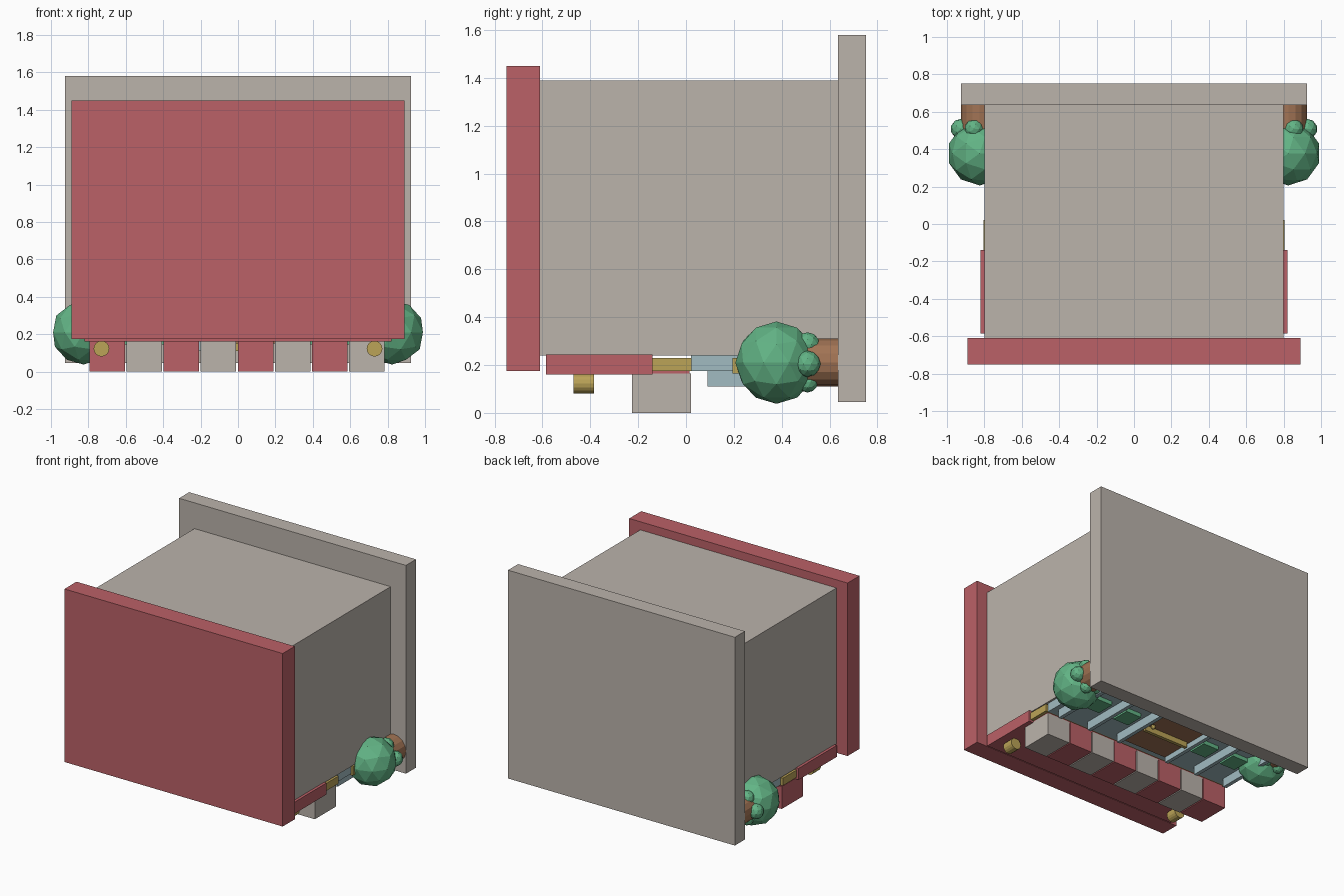
import bpy
from math import pi

cube = bpy.data.objects.get("Cube")
if cube:
    bpy.data.objects.remove(cube, do_unlink=True)


def material(name, r, g, b):
    colour = [(c / 255) ** 2.2 for c in (r, g, b)] + [1]
    m = bpy.data.materials.new(name)
    m.use_nodes = True
    m.diffuse_color = colour
    m.node_tree.nodes["Principled BSDF"].inputs["Base Color"].default_value = colour
    return m


RED = material("red", 186, 97, 103)
STONE = material("warm_grey", 186, 178, 170)
GOLD = material("gold", 186, 162, 88)
GREEN = material("leaf_green", 98, 178, 132)
BROWN = material("brown", 160, 115, 85)
BLUE = material("pale_blue", 160, 186, 192)


def finish(name, mat):
    ob = bpy.context.object
    ob.name = name
    ob.data.materials.append(mat)
    return ob


def box(name, mat, x, y, z):
    """Box from (min, max) pairs on each axis."""
    spans = (x, y, z)
    bpy.ops.mesh.primitive_cube_add(size=1, location=[(a + b) / 2 for a, b in spans])
    ob = finish(name, mat)
    ob.scale = [b - a for a, b in spans]
    return ob


def wide(name, mat, half, y, z):
    return box(name, mat, (-half, half), y, z)


def drum(name, mat, x, y, z, radius, sides=16):
    """Cylinder lying along y."""
    bpy.ops.mesh.primitive_cylinder_add(
        vertices=sides, radius=radius, depth=y[1] - y[0],
        location=(x, sum(y) / 2, z), rotation=(pi / 2, 0, 0))
    return finish(name, mat)


def ball(name, mat, location, radius, detail=2):
    bpy.ops.mesh.primitive_ico_sphere_add(subdivisions=detail, radius=radius, location=location)
    return finish(name, mat)


# Building shell, lying on its shopfront
wide("building_body", STONE, 0.8, (-0.61, 0.635), (0.24, 1.39))
wide("roof_slab", RED, 0.89, (-0.75, -0.61), (0.175, 1.45))
wide("base_slab", STONE, 0.925, (0.635, 0.752), (0.045, 1.58))

# Sign board and trim
wide("sign_board", RED, 0.82, (-0.585, -0.14), (0.16, 0.245))
wide("gold_trim", GOLD, 0.805, (-0.14, 0.022), (0.175, 0.23))

# Striped awning
for i in range(8):
    left = -0.795 + i * 0.1985
    box(f"awning_stripe_{i + 1}", STONE if i % 2 else RED,
        (left, left + 0.19), (-0.225, 0.02), (0, 0.165))
wide("awning_back", RED, 0.78, (-0.22, 0.015), (0.16, 0.175))

# Shopfront panel and door
wide("shopfront_panel", BLUE, 0.785, (0.02, 0.635), (0.175, 0.24))
wide("door", BROWN, 0.2, (0.09, 0.635), (0.15, 0.18))
wide("door_bar", GOLD, 0.185, (0.32, 0.345), (0.11, 0.15))
ball("door_knob", GOLD, (0.155, 0.39, 0.125), 0.018)

# Mirrored details on both sides
for side, s in (("left", 1), ("right", -1)):
    for part, x in (("inner", 0.215), ("middle", 0.475), ("outer", 0.735)):
        box(f"{side}_{part}_mullion", BLUE, (s * x - 0.014, s * x + 0.014),
            (0.09, 0.62), (0.11, 0.18))
    for part, x in (("inner", 0.345), ("outer", 0.605)):
        box(f"{side}_{part}_window_plant", GREEN, (s * x - 0.065, s * x + 0.065),
            (0.27, 0.41), (0.145, 0.18))
    box(f"{side}_column_band", GOLD, (s * 0.765 - 0.035, s * 0.765 + 0.035),
        (0.195, 0.28), (0.165, 0.23))
    drum(f"{side}_sign_lamp", GOLD, s * 0.73, (-0.47, -0.385), 0.123, 0.042)
    # Potted shrub
    drum(f"{side}_pot", BROWN, s * 0.825, (0.5, 0.635), 0.21, 0.1)
    ball(f"{side}_shrub", GREEN, (s * 0.825, 0.378, 0.21), 0.172)
    for i, (dx, dz, r) in enumerate(((0.03, 0.075, 0.052), (0.1, -0.005, 0.055),
                                     (0.03, -0.08, 0.045), (-0.06, 0.04, 0.048),
                                     (-0.06, -0.05, 0.048))):
        ball(f"{side}_leaf_clump_{i + 1}", GREEN,
             (s * (0.825 + dx), 0.508, 0.21 + dz), r)
